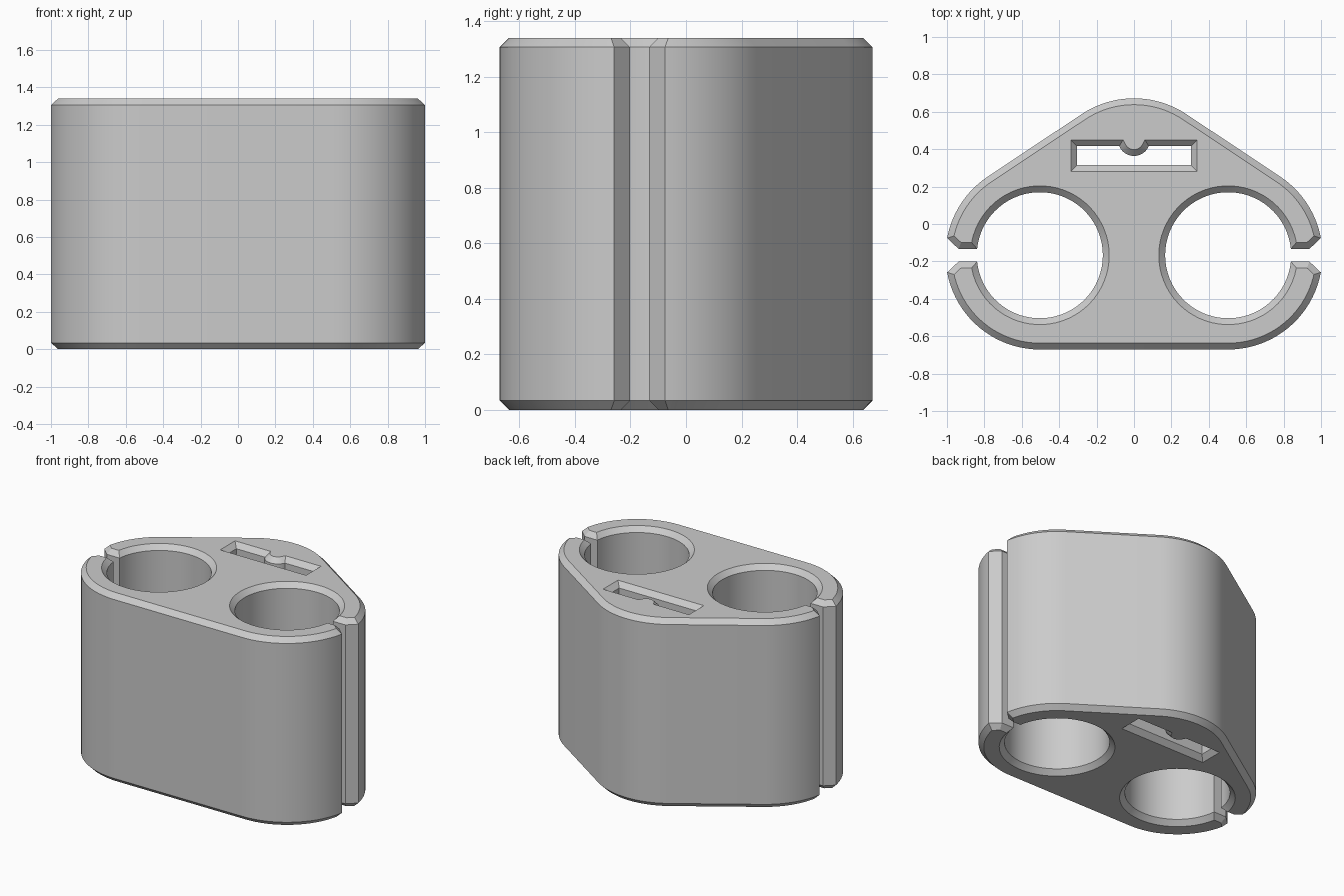
import bpy, bmesh
from math import sin, cos, asin, atan2, pi, radians, sqrt
from mathutils import Vector

cube = bpy.data.objects.get("Cube")
if cube:
    bpy.data.objects.remove(cube, do_unlink=True)

# Main dimensions
HEIGHT, CHAMFER = 1.34, 0.034
CX, CY, R = 0.5035, -0.167, 0.504      # side lobes
TOP_Y = 0.168                          # rear lobe, same radius
BORE = 0.337
SLIT, LIP = 0.034, 0.0915              # half gap at the bore and at the skin


def arc(cx, cy, r, a0, a1, n):
    return [Vector((cx + r * cos(a0 + (a1 - a0) * i / n),
                    cy + r * sin(a0 + (a1 - a0) * i / n))) for i in range(n + 1)]


def inset(loop, d):
    """Mitred offset toward the solid, which lies to the left of the loop."""
    out = []
    for i, p in enumerate(loop):
        a = (p - loop[i - 1]).normalized()
        b = (loop[(i + 1) % len(loop)] - p).normalized()
        n1, n2 = Vector((-a.y, a.x)), Vector((-b.y, b.x))
        out.append(p + (n1 + n2) * d / (1 + n1.dot(n2)))
    return out


# Right half of the outline, including the bore opened by the slit
lip_a, bore_a = asin(LIP / R), asin(SLIT / BORE)
slope = atan2(CX, TOP_Y - CY)
half = arc(CX, CY, R, -pi / 2, -lip_a, 20)
half.append(Vector((0.938, CY - SLIT)))
half += arc(CX, CY, BORE, -bore_a, bore_a - 2 * pi, 64)
half.append(Vector((0.938, CY + SLIT)))
half += arc(CX, CY, R, lip_a, slope, 14)
half += arc(0, TOP_Y, R, slope, pi / 2, 10)
outline = half + [Vector((-p.x, p.y)) for p in reversed(half[:-1])]

# Strap slot with a rounded key on its rear wall
X, Y0, Y1, KEY_Y, KEY_R = 0.304, 0.316, 0.416, 0.45, 0.086
key_a = asin((KEY_Y - Y1) / KEY_R)
slot = [Vector((X, Y1)), Vector((X, Y0)), Vector((-X, Y0)), Vector((-X, Y1))]
slot += arc(0, KEY_Y, KEY_R, pi + key_a, 2 * pi - key_a, 16)

# Walls with chamfered rims, then filled end caps
bm = bmesh.new()
caps = {0: [], 3: []}
levels = [(0, CHAMFER), (CHAMFER, 0), (HEIGHT - CHAMFER, 0), (HEIGHT, CHAMFER)]
for loop in (outline, slot):
    rings = [[bm.verts.new((p.x, p.y, z)) for p in inset(loop, d)] for z, d in levels]
    n = len(loop)
    for low, high in zip(rings, rings[1:]):
        for i in range(n):
            j = (i + 1) % n
            bm.faces.new((low[i], low[j], high[j], high[i]))
    for k in caps:
        caps[k] += [bm.edges.get((rings[k][i], rings[k][(i + 1) % n])) for i in range(n)]
for k, edges in caps.items():
    bmesh.ops.triangle_fill(bm, edges=edges, use_beauty=True,
                            normal=(0, 0, 1 if k else -1))
bmesh.ops.recalc_face_normals(bm, faces=bm.faces)
mesh = bpy.data.meshes.new("clip_body")
bm.to_mesh(mesh)
bm.free()

# Single matte grey
mat = bpy.data.materials.new("light_grey")
mat.use_nodes = True
grey = (0.6, 0.6, 0.6, 1)
mat.diffuse_color = grey
mat.node_tree.nodes["Principled BSDF"].inputs["Base Color"].default_value = grey
mesh.materials.append(mat)

body = bpy.data.objects.new("clip_body", mesh)
bpy.context.collection.objects.link(body)
bpy.context.view_layer.objects.active = body
body.select_set(True)
bpy.ops.object.shade_smooth_by_angle(angle=radians(30))
